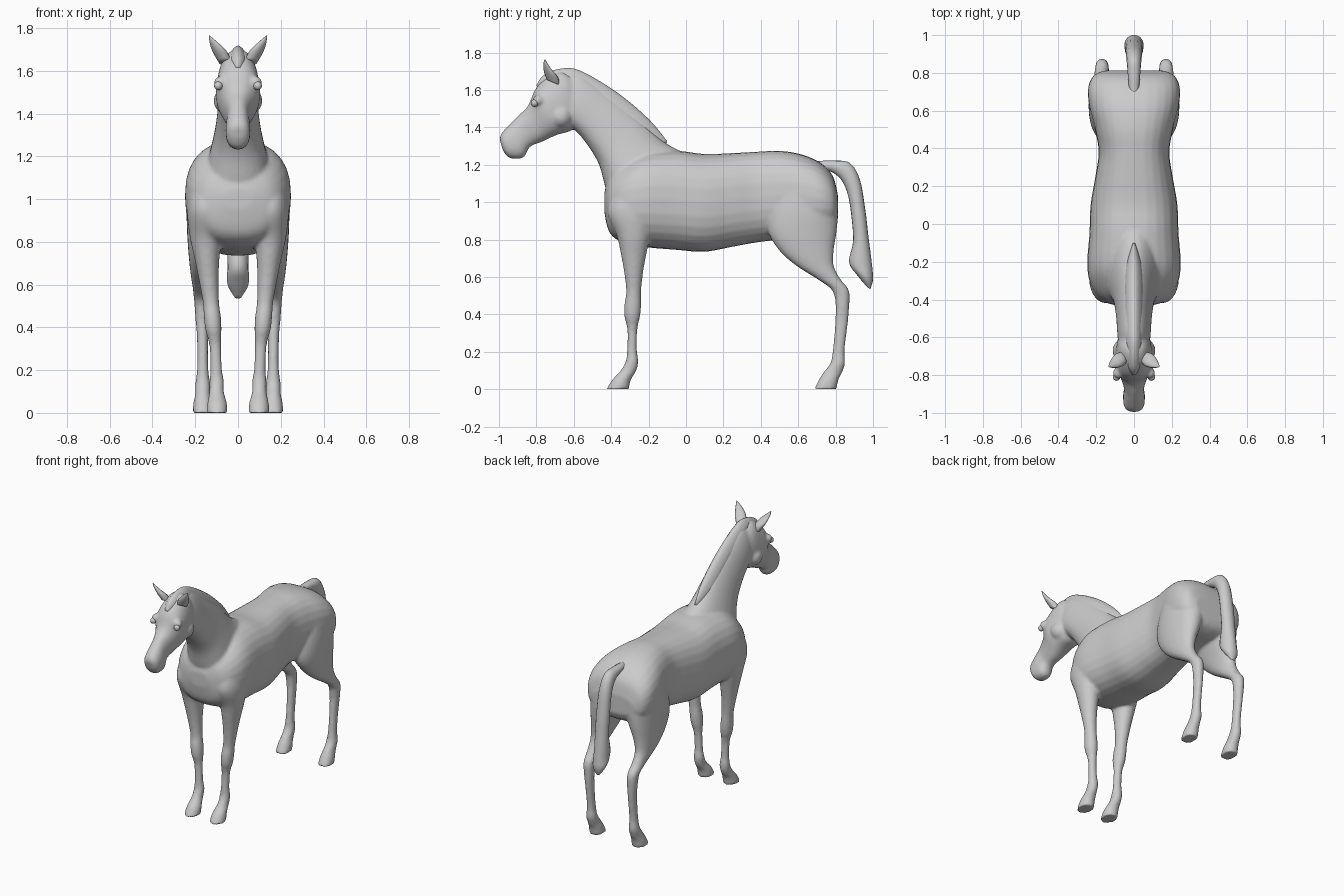
import bpy, bmesh, math
from mathutils import Vector


def catmull(p, i, t):
    a, b, c, d = (p[max(0, min(len(p) - 1, k))] for k in (i - 1, i, i + 1, i + 2))
    return [0.5 * (2 * q + (r - o) * t + (2 * o - 5 * q + 4 * r - s) * t * t
                   + (3 * q - o - 3 * r + s) * t ** 3) for o, q, r, s in zip(a, b, c, d)]


def loft(bm, rows, n=2.0, taper=0.0, seg=28, sub=5, side=1):
    """Rows: y,z of one edge, y,z of opposite edge, half width, x centre."""
    rows = [tuple(r) + (0,) * (6 - len(r)) for r in rows]
    steps = [catmull(rows, i, k / sub) for i in range(len(rows) - 1) for k in range(sub)]
    steps.append(rows[-1])
    rings = []
    for yt, zt, yb, zb, w, x in steps:
        top, bot = Vector((x * side, yt, zt)), Vector((x * side, yb, zb))
        mid, half = (top + bot) / 2, (top - bot) / 2
        ring = []
        for k in range(seg):
            a = 2 * math.pi * k / seg
            c, s = (math.copysign(abs(v) ** (2 / n), v) for v in (math.cos(a), math.sin(a)))
            ring.append(bm.verts.new(mid + half * s + Vector((max(w, .002) * c * (1 - taper * s), 0, 0))))
        rings.append(ring)
    faces = [bm.faces.new(rings[0]), bm.faces.new(rings[-1])]
    for a, b in zip(rings, rings[1:]):
        for k in range(seg):
            j = (k + 1) % seg
            faces.append(bm.faces.new((a[k], a[j], b[j], b[k])))
    bmesh.ops.recalc_face_normals(bm, faces=faces)


def finish(bm, name):
    me = bpy.data.meshes.new(name)
    bm.to_mesh(me)
    bm.free()
    me.polygons.foreach_set("use_smooth", [True] * len(me.polygons))
    ob = bpy.data.objects.new(name, me)
    bpy.context.collection.objects.link(ob)
    return ob


def leg(rows):
    """Rows: z, front y, back y, half width, x centre."""
    return [(yf, z, yb, z, w, x) for z, yf, yb, w, x in rows]


torso = [(-.437, 1.05, -.437, .95, .07), (-.405, 1.14, -.41, .84, .165),
         (-.33, 1.21, -.34, .785, .225), (-.22, 1.265, -.22, .76, .248),
         (-.05, 1.275, -.05, .745, .236), (.1, 1.258, .1, .735, .23),
         (.25, 1.263, .25, .762, .205), (.38, 1.27, .38, .785, .187),
         (.5, 1.275, .5, .80, .207), (.62, 1.255, .62, .82, .237),
         (.72, 1.21, .72, .83, .243), (.785, 1.14, .785, .86, .215),
         (.812, 1.04, .812, .91, .16)]
neck = [(-.66, 1.68, -.68, 1.43, .075), (-.56, 1.685, -.60, 1.39, .085),
        (-.40, 1.575, -.53, 1.31, .092), (-.25, 1.45, -.465, 1.20, .108),
        (-.12, 1.325, -.425, 1.06, .14), (.02, 1.25, -.36, .92, .17)]
head = [(-.997, 1.34, -.98, 1.28, .028), (-.985, 1.37, -.945, 1.237, .052),
        (-.95, 1.41, -.87, 1.238, .058), (-.90, 1.46, -.835, 1.295, .053),
        (-.845, 1.515, -.765, 1.325, .072), (-.805, 1.605, -.69, 1.36, .102),
        (-.745, 1.668, -.61, 1.385, .098), (-.67, 1.70, -.57, 1.45, .082),
        (-.60, 1.67, -.56, 1.52, .05)]
front_leg = leg([(0, -.425, -.305, .05, .098), (.05, -.395, -.295, .045, .098),
                 (.10, -.35, -.265, .034, .1), (.15, -.322, -.255, .034, .1),
                 (.21, -.315, -.262, .027, .102), (.32, -.314, -.26, .028, .107),
                 (.39, -.33, -.245, .038, .115), (.45, -.33, -.24, .04, .12),
                 (.52, -.32, -.24, .038, .127), (.62, -.33, -.23, .046, .137),
                 (.72, -.348, -.212, .058, .145), (.82, -.37, -.19, .075, .15),
                 (.95, -.42, -.15, .088, .15), (1.08, -.38, -.16, .07, .15)])
hind_leg = leg([(0, .685, .805, .048, .165), (.05, .71, .815, .043, .165),
                (.09, .735, .835, .035, .165), (.14, .772, .85, .034, .165),
                (.21, .785, .848, .026, .165), (.35, .797, .865, .026, .166),
                (.45, .80, .873, .032, .168), (.53, .78, .87, .036, .17),
                (.59, .70, .825, .04, .173), (.66, .59, .79, .05, .173),
                (.74, .50, .79, .066, .165), (.84, .44, .805, .09, .148),
                (.95, .44, .813, .108, .132), (1.08, .48, .80, .11, .12)])

# Body, neck, head and legs fused into one skin
bm = bmesh.new()
loft(bm, torso, n=2.45)
loft(bm, neck, n=2.2, taper=.25)
loft(bm, head, n=2.3)
for s in (-1, 1):
    loft(bm, front_leg, side=s)
    loft(bm, hind_leg, n=2.15, side=s)
    # Brow ridge and round cheek
    for loc, r in (((s * .083, -.79, 1.545), .03), ((s * .05, -.67, 1.46), .065)):
        v = bmesh.ops.create_uvsphere(bm, u_segments=16, v_segments=10, radius=r)["verts"]
        bmesh.ops.translate(bm, verts=v, vec=loc)
body = finish(bm, "horse_body")
rm = body.modifiers.new("fuse", 'REMESH')
rm.mode, rm.voxel_size, rm.use_smooth_shade = 'VOXEL', .009, True
sm = body.modifiers.new("soften", 'SMOOTH')
sm.factor, sm.iterations = .5, 7

# Ears and eyes
ear = [(-.745, 1.655, -.675, 1.625, .03, .06), (-.76, 1.70, -.685, 1.67, .034, .083),
       (-.762, 1.74, -.725, 1.718, .019, .113), (-.757, 1.765, -.752, 1.762, .002, .134)]
for s, side in ((-1, "right"), (1, "left")):
    bm = bmesh.new()
    loft(bm, ear, seg=12, side=s)
    finish(bm, side + "_ear")
    bm = bmesh.new()
    v = bmesh.ops.create_uvsphere(bm, u_segments=16, v_segments=10, radius=.02)["verts"]
    bmesh.ops.translate(bm, verts=v, vec=(s * .092, -.81, 1.53))
    finish(bm, side + "_eye")

# Mane with forelock
bm = bmesh.new()
loft(bm, [(-.80, 1.625, -.79, 1.605, .012), (-.765, 1.675, -.74, 1.63, .032),
          (-.68, 1.712, -.67, 1.64, .036), (-.57, 1.705, -.60, 1.61, .042),
          (-.37, 1.588, -.42, 1.49, .046), (-.20, 1.445, -.26, 1.36, .042),
          (-.10, 1.325, -.12, 1.29, .01)], taper=.35, seg=16)
finish(bm, "mane")

# Tail
bm = bmesh.new()
loft(bm, [(.69, 1.22, .70, 1.17, .025), (.79, 1.222, .77, 1.165, .032),
          (.875, 1.21, .83, 1.12, .038), (.93, 1.12, .865, 1.04, .043),
          (.96, .95, .885, .92, .046), (.975, .82, .893, .79, .046),
          (.995, .66, .872, .68, .05), (1.0, .585, .915, .61, .048),
          (.985, .535, .97, .545, .015)], seg=16)
finish(bm, "tail")
